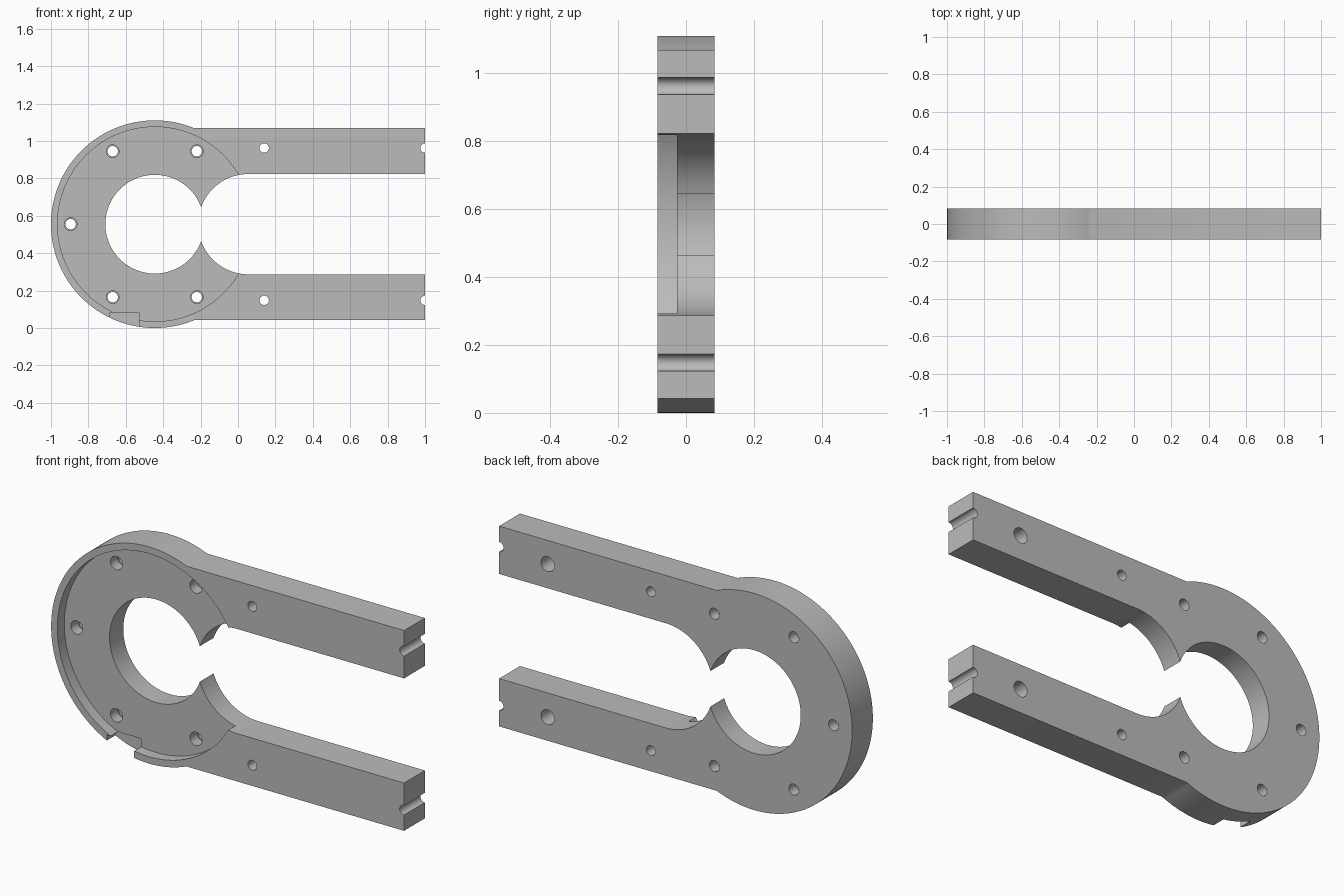
import bpy
import bmesh
from math import pi, sin, cos, asin, acos, sqrt
from mathutils import Matrix, Vector

cube = bpy.data.objects.get("Cube")
if cube:
    bpy.data.objects.remove(cube, do_unlink=True)

HALF = 0.084                 # half thickness
CX, CZ = -0.445, 0.557       # ring centre
R_OUT, R_RECESS, R_IN = 0.555, 0.52, 0.264
ARM_OUT, ARM_IN = 0.513, 0.268   # arm edges, measured from the mid line
SLOT_X = 0.055               # centre of the rounded slot end
FLOOR = -0.027               # recess floor

grey = bpy.data.materials.new("plain grey")
grey.use_nodes = True
grey.diffuse_color = (0.5, 0.5, 0.5, 1)
grey.node_tree.nodes["Principled BSDF"].inputs["Base Color"].default_value = (0.5, 0.5, 0.5, 1)


def make_object(name, bm):
    bmesh.ops.recalc_face_normals(bm, faces=bm.faces)
    mesh = bpy.data.meshes.new(name)
    bm.to_mesh(mesh)
    bm.free()
    mesh.materials.append(grey)
    obj = bpy.data.objects.new(name, mesh)
    bpy.context.collection.objects.link(obj)
    return obj


def arc(x, r, start, end, n):
    steps = [start + (end - start) * i / n for i in range(n + 1)]
    return [(x + r * cos(t), r * sin(t)) for t in steps]


def cut(body, cutter):
    cutter.hide_render = True
    mod = body.modifiers.new("cut", "BOOLEAN")
    mod.operation = "DIFFERENCE"
    mod.solver = "EXACT"
    mod.object = cutter
    bpy.context.view_layer.objects.active = body
    bpy.ops.object.modifier_apply(modifier=mod.name)
    bpy.data.objects.remove(cutter, do_unlink=True)


def drill(body, x, z, r, y0=-0.2, y1=0.2, sides=32):
    bm = bmesh.new()
    place = Matrix.Translation((x, (y0 + y1) / 2, z)) @ Matrix.Rotation(pi / 2, 4, "X")
    bmesh.ops.create_cone(bm, cap_ends=True, segments=sides, radius1=r, radius2=r,
                          depth=y1 - y0, matrix=place)
    cut(body, make_object("drill", bm))


# Upper half of the outline: ring, arm, rounded slot end, cusp, bore
gap = SLOT_X - CX
cusp_x = (gap ** 2 + R_IN ** 2 - ARM_IN ** 2) / (2 * gap)
bore_angle = acos(cusp_x / R_IN)
slot_angle = pi - asin(sqrt(R_IN ** 2 - cusp_x ** 2) / ARM_IN)
upper = arc(CX, R_OUT, pi, asin(ARM_OUT / R_OUT), 64)
upper += [(1, ARM_OUT), (1, ARM_IN)]
upper += arc(SLOT_X, ARM_IN, pi / 2, slot_angle, 24)
upper += arc(CX, R_IN, bore_angle, pi, 48)[1:]
lower = [(x, -z) for x, z in reversed(upper[1:-1])]

# Mirrored outline extruded to the plate thickness
bm = bmesh.new()
face = bm.faces.new([bm.verts.new((x, -HALF, CZ + z)) for x, z in upper + lower])
extruded = bmesh.ops.extrude_face_region(bm, geom=[face])["geom"]
bmesh.ops.translate(bm, vec=Vector((0, 2 * HALF, 0)),
                    verts=[v for v in extruded if isinstance(v, bmesh.types.BMVert)])
body = make_object("forked_ring_plate", bm)

# Round recess in the front, leaving a thin rim
drill(body, CX, CZ, R_RECESS, y1=FLOOR, sides=128)

# Rim notch at the lower edge
bm = bmesh.new()
bmesh.ops.create_cube(bm, size=1, matrix=Matrix.Translation((-0.607, -0.11, 0.0))
                      @ Matrix.Diagonal((0.155, 0.19, 0.17, 1)))
cut(body, make_object("notch", bm))

# Stepped screw holes round the ring
ring_holes = [(CX - 0.45, 0)] + [(CX + sx * 0.225, sz * 0.39) for sx in (-1, 1) for sz in (-1, 1)]
for x, dz in ring_holes:
    drill(body, x, CZ + dz, 0.028)
    drill(body, x, CZ + dz, 0.034, y1=0.03)

# Arm holes: small through holes, half hole at each end, blind holes in the back
for side in (-1, 1):
    drill(body, 0.14, CZ + side * 0.407, 0.025)
    drill(body, 1.0, CZ + side * 0.407, 0.025)
    drill(body, 0.725, CZ + side * 0.392, 0.038, y0=-0.03)

# Sit on the ground and smooth the curved walls
low = min(v.co.z for v in body.data.vertices)
body.data.transform(Matrix.Translation((0, 0, -low)))
bpy.ops.object.select_all(action="DESELECT")
body.select_set(True)
bpy.context.view_layer.objects.active = body
bpy.ops.object.shade_smooth_by_angle(angle=pi / 6)
